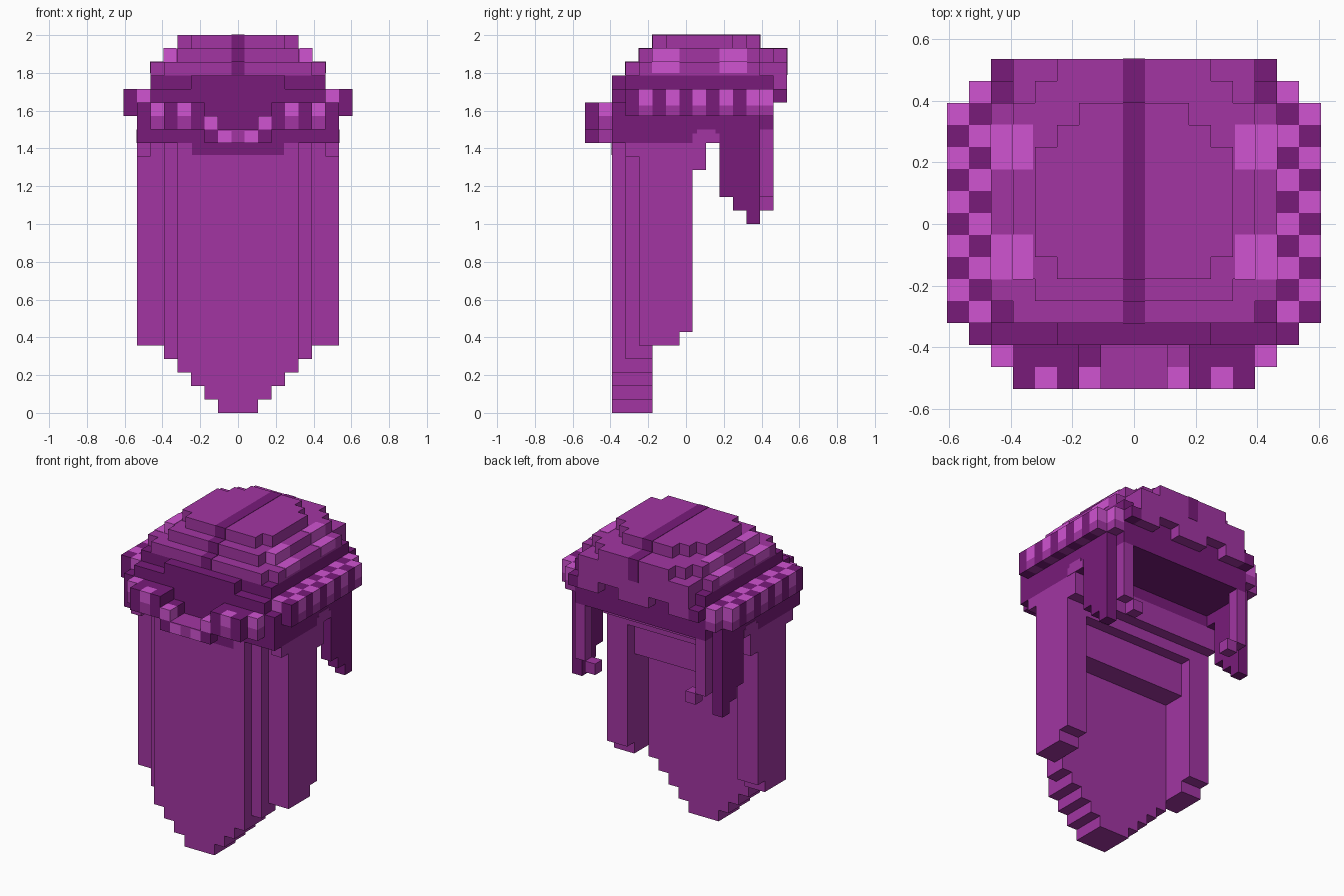
import bpy
import bmesh
from mathutils import Matrix, Vector

U = 1 / 14  # size of one block
E = .03     # thickness of painted plates, in blocks

old = bpy.data.objects.get("Cube")
if old:
    bpy.data.objects.remove(old, do_unlink=True)


def make_material(name, colour):
    mat = bpy.data.materials.new(name)
    mat.use_nodes = True
    mat.diffuse_color = (*colour, 1)
    bsdf = next(n for n in mat.node_tree.nodes if n.type == 'BSDF_PRINCIPLED')
    bsdf.inputs["Base Color"].default_value = (*colour, 1)
    return mat


MATERIALS = [
    make_material("purple", (0.36, 0.036, 0.365)),
    make_material("dark purple", (0.188, 0.011, 0.195)),
    make_material("bright purple", (0.63, 0.087, 0.64)),
]
MID, DARK, BRIGHT = range(3)


class Part:
    """A mesh object gathered from boxes measured in blocks."""

    def __init__(self, name):
        self.name, self.bm = name, bmesh.new()

    def box(self, x, y, z, colour):
        spans = (x, y, z)
        centre = Vector([(a + b) / 2 * U for a, b in spans])
        size = [(b - a) * U for a, b in spans]
        matrix = Matrix.Translation(centre) @ Matrix.Diagonal((*size, 1))
        made = bmesh.ops.create_cube(self.bm, size=1, matrix=matrix)
        for face in {f for v in made["verts"] for f in v.link_faces}:
            face.material_index = colour

    def wide(self, half, y, z, colour):
        self.box((-half, half), y, z, colour)

    def pair(self, x, y, z, colour):
        self.box(x, y, z, colour)
        self.box((-x[1], -x[0]), y, z, colour)

    def cell(self, x, y, z, colour):
        self.pair((x - .5, x + .5), (y - .5, y + .5), z, colour)

    def finish(self):
        mesh = bpy.data.meshes.new(self.name)
        self.bm.to_mesh(mesh)
        self.bm.free()
        for mat in MATERIALS:
            mesh.materials.append(mat)
        bpy.context.collection.objects.link(bpy.data.objects.new(self.name, mesh))


# Long front veil with a stepped point
veil = Part("front_veil")
for step in range(3):
    veil.wide(1.5 + step, (-5.5, -2.5), (step, step + 1), MID)
veil.wide(4.5, (-5.5, -2.5), (3, 20), MID)
veil.pair((4.5, 5.5), (-4.5, -2.5), (4, 20), MID)
veil.wide(5.5, (-2.5, -.5), (14, 20), MID)
veil.wide(5.5, (-.5, .5), (17, 20), MID)
veil.wide(5.5, (.5, 1.5), (18, 20), MID)
veil.wide(3.4, (-5.5 - E, -5.5), (19.1, 20), DARK)
veil.finish()

# Side panels of the veil
sides = Part("side_veils")
sides.pair((5.5, 7.5), (-3.5, -.5), (5, 20), MID)
sides.pair((5.5, 7.5), (-.5, .5), (6, 20), MID)
sides.pair((5.5, 7.5), (.5, 1.5), (18, 20), MID)
sides.pair((6.5, 7.5), (-4.5, -3.5), (19, 20), MID)
sides.finish()

# Hanging locks at the back corners
locks = Part("back_locks")
for y, bottom in ((3, 16), (4, 15), (5, 14)):
    locks.cell(7, y, (bottom, 20), DARK)
locks.cell(6, 6, (16, 21), MID)
locks.cell(5, 6, (15, 16), MID)
locks.finish()

# Dark band that carries the brim, with a lighter arch over each ear
band = Part("head_band")
band.wide(7.5, (-5.5, 1.5), (20, 22), DARK)
band.pair((6.5, 7.5), (1.5, 5.5), (20, 22), DARK)
band.pair((7.5, 7.5 + E), (.5, 2.5), (20, 20.7), MID)
band.pair((7.5, 7.5 + E), (.8, 2.2), (20.7, 21), MID)
band.wide(6.5, (1.5, 6.5), (21, 23), DARK)
band.wide(6.5, (-5.5, 1.5), (22, 24), DARK)
band.wide(6.5, (1.5, 6.5), (23, 24), DARK)
band.cell(7, -5, (22, 23), DARK)
band.wide(6.5, (-4.5, 6.5), (24, 25), DARK)
band.wide(3.5, (-5.5, -4.5), (24, 25), DARK)
band.finish()

# Chequered side brim
brim = Part("side_brim")
for x, first, last in ((7, -4, 6), (8, -4, 5)):
    for y in range(first, last + 1):
        light = (x + y) % 2
        brim.cell(x, y, (22.8, 24), BRIGHT if light else DARK)
        brim.cell(x, y, (22, 22.8), MID if light else DARK)
brim.cell(6, 7, (23, 24), DARK)
brim.finish()

# Front brim dipping toward the middle
front = Part("front_brim")
for x in range(3, 7):
    light = x % 2 == 0
    if x < 6:
        front.cell(x, -7, (22, 23), BRIGHT if light else DARK)
        front.cell(x, -7, (21, 22), MID if light else DARK)
    front.cell(x, -6, (22, 23), BRIGHT if x == 6 else DARK)
    front.cell(x, -6, (21, 22), MID if x == 6 else DARK)
front.cell(2, -7, (21, 22), BRIGHT)
front.box((1.5, 2.5), (-6.5, -5.5), (21, 22), MID)
front.box((-2.5, -1.5), (-6.5, -5.5), (21, 22), DARK)
front.cell(2, -7, (20, 21), DARK)
front.cell(1, -7, (20, 20.9), BRIGHT)
front.cell(1, -7, (20.9, 21), MID)
front.cell(1, -6, (20, 21), MID)
front.wide(.5, (-7.5, -5.5), (20, 21), MID)
front.finish()

# Stepped crown: (bottom, [(half width, front, back), ...])
TIERS = [
    (25, [(6.5, -3.5, 5.5), (5.5, -4.5, 7.5)]),
    (26, [(5.5, -2.5, 5.5), (4.5, -3.5, 6.5), (3.5, -3.5, 7.5)]),
    (27, [(4.5, -1.5, 3.5), (3.5, -2.5, 4.5), (2.5, -2.5, 5.5)]),
]
crown = Part("crown")
for z, slabs in TIERS:
    inner = 0
    for half, y0, y1 in reversed(slabs):
        if inner:
            crown.pair((inner, half), (y0, y1), (z, z + 1), MID)
        else:
            crown.wide(half, (y0, y1), (z, z + 1), MID)
        inner = half
crown.finish()

# Back of the crown with two notches in its lower edge
back = Part("crown_back")
back.wide(5.5, (6.5, 7.5), (24, 25), MID)
back.wide(1.5, (6.5, 7.5), (23, 24), MID)
back.pair((3.5, 5.5), (6.5, 7.5), (23, 24), MID)
back.finish()

# Dark centre stripe over the crown
stripe = Part("crown_stripe")
for z, slabs in TIERS:
    front_y, back_y = slabs[-1][1:]
    stripe.wide(.5, (front_y - E, back_y + E), (z + E, z + 1 + E), DARK)
stripe.finish()

# Bright patches on the crown shoulders
patches = Part("crown_patches")
for y in ((-2.5, -.5), (2.5, 4.5)):
    patches.pair((5.4, 6.5 + E), (y[0] - E, y[1] + E), (25.2, 26 + E), BRIGHT)
    patches.pair((4.6, 5.5 + E), (y[0] - E, y[1] + E), (26, 27 + E), BRIGHT)
patches.finish()
